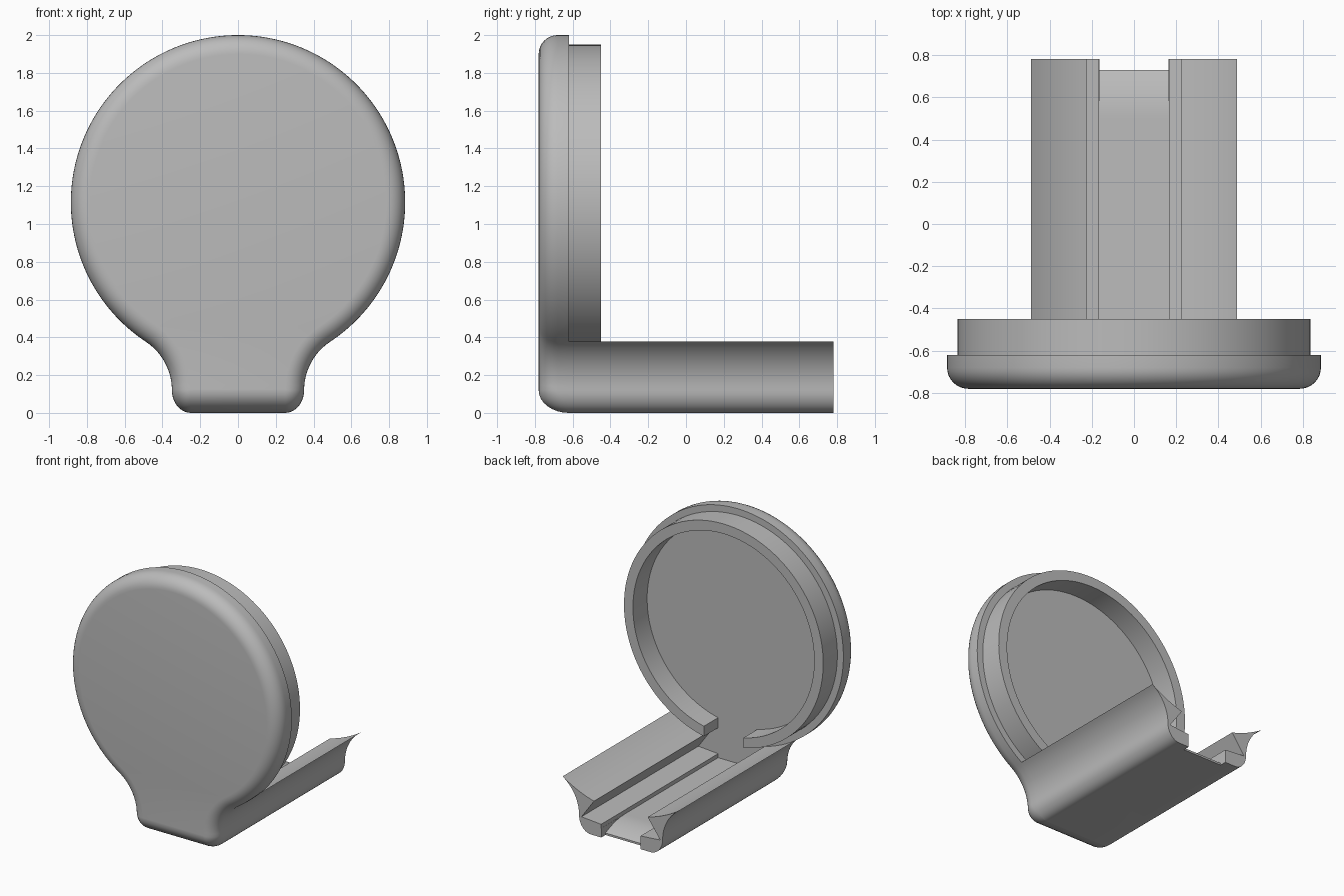
import bpy, bmesh
from math import sin, cos, pi, atan2, asin, hypot, radians

cube = bpy.data.objects.get("Cube")
if cube:
    bpy.data.objects.remove(cube)

grey = bpy.data.materials.new("plain_grey")
grey.use_nodes = True
colour = (0.5, 0.5, 0.5, 1)
grey.diffuse_color = colour
grey.node_tree.nodes["Principled BSDF"].inputs["Base Color"].default_value = colour

# Main dimensions
DISC_Z, DISC_R = 1.115, 0.885
FRONT, PLATE_BACK, RING_BACK, BACK = -0.78, -0.62, -0.45, 0.78
FOOT_X, CORNER_X, CORNER_Z = 0.25, 0.10, 0.12
SLOT = 0.165


def arc(cx, cz, rx, rz, a0, a1, n):
    return [(cx + rx * cos(a0 + (a1 - a0) * i / n),
             cz + rz * sin(a0 + (a1 - a0) * i / n)) for i in range(n + 1)]


def mirrored(half):
    """Close a half outline (x >= 0) across x = 0."""
    return half + [(-x, z) for x, z in reversed(half) if x > 1e-5]


def finish(name, bm):
    bmesh.ops.remove_doubles(bm, verts=bm.verts, dist=1e-4)
    bmesh.ops.recalc_face_normals(bm, faces=bm.faces)
    mesh = bpy.data.meshes.new(name)
    bm.to_mesh(mesh)
    bm.free()
    mesh.materials.append(grey)
    obj = bpy.data.objects.new(name, mesh)
    bpy.context.collection.objects.link(obj)
    return obj


def loft(name, loops):
    """Skin a stack of closed loops and cap both ends."""
    bm = bmesh.new()
    rows = [[bm.verts.new(p) for p in loop] for loop in loops]
    n = len(rows[0])
    for a, b in zip(rows, rows[1:]):
        for i in range(n):
            j = (i + 1) % n
            bm.faces.new((a[i], a[j], b[j], b[i]))
    bm.faces.new(rows[0])
    bm.faces.new(rows[-1])
    return finish(name, bm)


def prism(name, pts, y0, y1):
    return loft(name, [[(x, y, z) for x, z in pts] for y in (y0, y1)])


# Flank: rounded foot corner, then a concave sweep tangent to the disc
wall = FOOT_X + CORNER_X
rise = DISC_Z - CORNER_Z
sweep = (wall ** 2 + rise ** 2 - DISC_R ** 2) / (2 * (DISC_R - wall))
sx = wall + sweep
meet = atan2(rise, -sx)
flank = arc(FOOT_X, CORNER_Z, CORNER_X, CORNER_Z, -pi / 2, 0, 10)
flank += arc(sx, CORNER_Z, sweep, sweep, pi, meet, 14)[1:]

# Disc plate with a rounded front edge, deeper along the foot
outline = mirrored(flank + arc(0, DISC_Z, DISC_R, DISC_R, meet - pi, pi / 2, 72)[1:])
count = len(outline)
loops = []
STEPS = 8
for s in range(STEPS + 1):
    t = pi / 2 * s / STEPS
    loop = []
    for i, (x, z) in enumerate(outline):
        (ax, az), (bx, bz) = outline[i - 1], outline[(i + 1) % count]
        length = hypot(bx - ax, bz - az)
        nx, nz = (bz - az) / length, (ax - bx) / length
        foot = z < CORNER_Z
        if foot:
            # Direct inset towards the corner centre keeps the foot clean
            nx = max(-1, min(1, (abs(x) - FOOT_X) / CORNER_X)) * (1 if x > 0 else -1)
            nz = (z - CORNER_Z) / CORNER_Z
        depth = 0.10 + (0.06 * -nz if foot else 0)
        inset = 1 - cos(t)
        loop.append((x - nx * CORNER_X * inset,
                     FRONT + depth * (1 - sin(t)),
                     z - nz * (CORNER_Z if foot else CORNER_X) * inset))
    loops.append(loop)
loops.insert(0, [(x, PLATE_BACK, z) for x, z in outline])
plate = loft("disc_plate", loops)

# Open ring standing on the back of the plate, with a gap at the bottom
outer, inner = 0.835, 0.76
ao, ai = asin(SLOT / outer), asin(SLOT / inner)
ring_pts = arc(0, DISC_Z, outer, outer, -pi / 2 + ao, 1.5 * pi - ao, 96)
ring_pts += arc(0, DISC_Z, inner, inner, 1.5 * pi - ai, -pi / 2 + ai, 96)
bm = bmesh.new()
half = len(ring_pts) // 2
rows = [[bm.verts.new((x, y, z)) for x, z in ring_pts] for y in (PLATE_BACK - 0.01, RING_BACK)]
n = len(ring_pts)
for i in range(n):
    j = (i + 1) % n
    bm.faces.new((rows[0][i], rows[0][j], rows[1][j], rows[1][i]))
for row in rows:
    for i in range(half - 1):
        bm.faces.new((row[i], row[i + 1], row[n - 2 - i], row[n - 1 - i]))
ring = finish("open_ring", bm)

# Base channel: flared walls, undercut lips, ledges and a sunken floor
lip = -pi / 2 + asin(0.225 / DISC_R)
channel = flank + arc(0, DISC_Z, DISC_R, DISC_R, meet - pi, lip, 10)[1:]
channel += [(0.33, 0.113), (SLOT, 0.10), (SLOT, 0.07)]
base = prism("base_channel", mirrored(channel), PLATE_BACK - 0.01, BACK)

# Ramped notch at the open end of the floor
ramp = [(0.5 + 0.23 * i / 10, 0.07 - 0.055 * (i / 10) ** 2) for i in range(11)]
ramp += [(0.73, -0.1), (0.9, -0.1), (0.9, 0.2), (0.5, 0.2)]
cutter = loft("notch_cutter", [[(x, y, z) for y, z in ramp] for x in (-SLOT + 0.001, SLOT - 0.001)])
cut = base.modifiers.new("notch", "BOOLEAN")
cut.operation = "DIFFERENCE"
cut.solver = "EXACT"
cut.object = cutter
bpy.context.view_layer.objects.active = base
bpy.ops.object.select_all(action="DESELECT")
base.select_set(True)
bpy.ops.object.modifier_apply(modifier="notch")
bpy.data.objects.remove(cutter)

# Smooth curved surfaces, keep hard edges
for obj in (plate, ring, base):
    obj.select_set(True)
bpy.ops.object.shade_smooth_by_angle(angle=radians(30))
